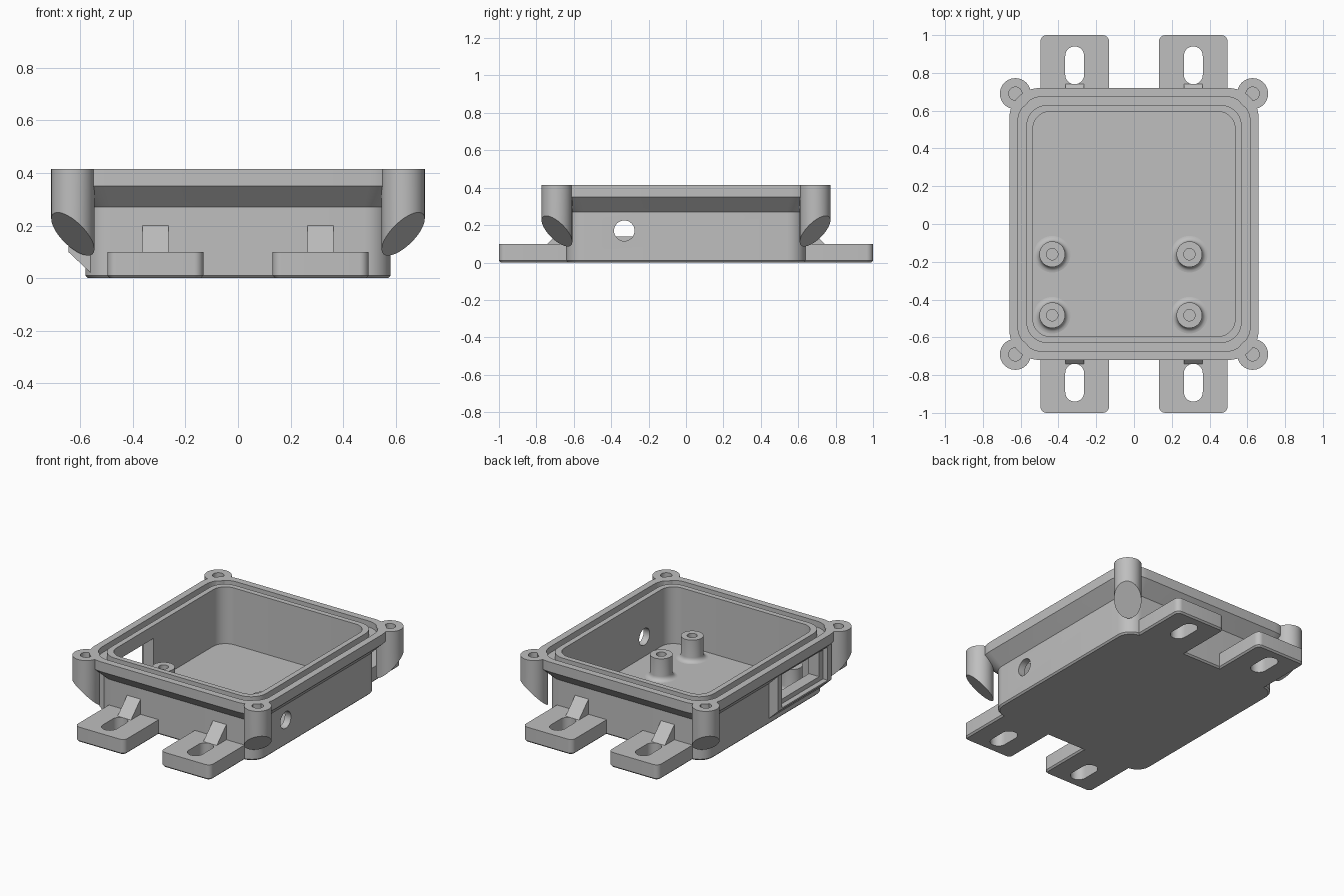
import bpy, bmesh
from math import sin, cos, pi, radians
from mathutils import Vector

if "Cube" in bpy.data.objects:
    bpy.data.objects.remove(bpy.data.objects["Cube"])

grey = bpy.data.materials.new("plain grey")
grey.use_nodes = True
grey.diffuse_color = (0.52, 0.52, 0.52, 1)
grey.node_tree.nodes["Principled BSDF"].inputs["Base Color"].default_value = (0.52, 0.52, 0.52, 1)


def rounded_rect(hx, hy, r, z, cx=0, cy=0, steps=10):
    """Ring of points around a rounded rectangle."""
    ring = []
    for k, (sx, sy) in enumerate([(1, 1), (-1, 1), (-1, -1), (1, -1)]):
        for i in range(steps + 1):
            a = (k + i / steps) * pi / 2
            ring.append(Vector((cx + sx * (hx - r) + r * cos(a),
                                cy + sy * (hy - r) + r * sin(a), z)))
    return ring


def circle(r, z, cx=0, cy=0, slope=(0, 0), n=48):
    """Ring of points on a circle, optionally tilted along x and y."""
    ring = []
    for i in range(n):
        dx, dy = r * cos(2 * pi * i / n), r * sin(2 * pi * i / n)
        ring.append(Vector((cx + dx, cy + dy, z + dx * slope[0] + dy * slope[1])))
    return ring


def loft(name, rings):
    """Closed solid skinned through rings, with capped ends."""
    bm = bmesh.new()
    loops = [[bm.verts.new(p) for p in ring] for ring in rings]
    n = len(loops[0])
    for a, b in zip(loops, loops[1:]):
        for i in range(n):
            j = (i + 1) % n
            bm.faces.new((a[i], a[j], b[j], b[i]))
    bm.faces.new(loops[0])
    bm.faces.new(loops[-1])
    bmesh.ops.recalc_face_normals(bm, faces=bm.faces)
    mesh = bpy.data.meshes.new(name)
    bm.to_mesh(mesh)
    bm.free()
    mesh.materials.append(grey)
    obj = bpy.data.objects.new(name, mesh)
    bpy.context.collection.objects.link(obj)
    return obj


def box(name, x, y, z):
    return loft(name, [[Vector((px, py, pz)) for px, py in
                        ((x[0], y[0]), (x[1], y[0]), (x[1], y[1]), (x[0], y[1]))] for pz in z])


def prism(name, profile, offset, axis):
    """Extrude a closed profile of points along an axis."""
    return loft(name, [[Vector(p) + Vector(axis) * t for p in profile] for t in offset])


def cut(targets, cutter):
    cutter.hide_render = True
    for obj in targets:
        mod = obj.modifiers.new("cut", 'BOOLEAN')
        mod.operation, mod.solver, mod.object = 'DIFFERENCE', 'EXACT', cutter
        deps = bpy.context.evaluated_depsgraph_get()
        mesh = bpy.data.meshes.new_from_object(obj.evaluated_get(deps))
        obj.modifiers.clear()
        obj.data = mesh
    bpy.data.objects.remove(cutter)


parts = []

# Shell: outer wall, flared rim, seal groove, cavity and floor in one skin
TOP, FLOOR = 0.415, 0.04
shell = loft("enclosure_shell", [rounded_rect(*s) for s in (
    (0.57, 0.63, 0.09, 0), (0.58, 0.64, 0.1, 0.01), (0.58, 0.64, 0.1, 0.27),
    (0.66, 0.72, 0.16, 0.35), (0.66, 0.72, 0.16, TOP),
    (0.615, 0.675, 0.135, TOP), (0.615, 0.675, 0.135, TOP - 0.04),
    (0.57, 0.63, 0.11, TOP - 0.04), (0.57, 0.63, 0.11, TOP),
    (0.535, 0.595, 0.09, TOP), (0.535, 0.595, 0.09, FLOOR))])
parts.append(shell)

# Connector frame on the right wall
frame = prism("connector_frame",
              [(-0.56, 0, 0.02), (-0.645, 0, 0.1), (-0.645, 0, 0.34), (-0.56, 0, 0.34)],
              (-0.6, -0.04), (0, 1, 0))
parts.append(frame)
cut([shell, frame], box("window_cutter", (-0.75, -0.45), (-0.52, -0.12), (0.14, 0.33)))
cut([frame], box("recess_cutter", (-0.75, -0.61), (-0.56, -0.08), (0.11, 0.33)))

# Round cable hole in the left wall
cable = prism("cable_cutter", [(0, -0.33 + p.x, 0.17 + p.y) for p in circle(0.055, 0)],
              (0.45, 0.7), (1, 0, 0))
cut([shell], cable)

# Corner screw bosses with slanted undersides
for sx, sy in ((1, 1), (-1, 1), (-1, -1), (1, -1)):
    c = (sx * 0.628, sy * 0.69)
    k = cos(pi / 4)
    parts.append(loft("corner_boss", [
        circle(0.082, 0.168, *c, slope=(sx * k, sy * k)), circle(0.082, TOP, *c),
        circle(0.035, TOP, *c), circle(0.035, 0.26, *c)]))

    # Mounting tab with a slot, braced by a small gusset
    x = sx * 0.314
    tab = loft("mounting_tab", [
        rounded_rect(0.172, 0.188, 0.025, 0, x, sy * 0.802),
        rounded_rect(0.182, 0.198, 0.035, 0.01, x, sy * 0.802),
        rounded_rect(0.182, 0.198, 0.035, 0.1, x, sy * 0.802)])
    cut([tab], loft("slot_cutter", [rounded_rect(0.05, 0.1, 0.0499, z, x, sy * 0.84)
                                    for z in (-0.1, 0.3)]))
    parts.append(tab)
    parts.append(prism("tab_gusset", [
        (x, sy * 0.62, 0.09), (x, sy * 0.74, 0.09), (x, sy * 0.74, 0.1),
        (x, sy * 0.64, 0.2), (x, sy * 0.62, 0.2)], (-0.049, 0.049), (1, 0, 0)))

# Standoff posts with filleted feet
for px in (-0.433, 0.293):
    for py in (-0.16, -0.483):
        feet = [circle(0.097 - 0.029 * sin(a), FLOOR + 0.029 * (1 - cos(a)), px, py)
                for a in [i * pi / 10 for i in range(6)]]
        parts.append(loft("standoff_post", feet + [
            circle(0.068, 0.185, px, py), circle(0.03, 0.185, px, py),
            circle(0.03, 0.07, px, py)]))

# Smooth the round surfaces, keep real edges sharp
bpy.ops.object.select_all(action='DESELECT')
for obj in parts:
    obj.select_set(True)
bpy.context.view_layer.objects.active = shell
bpy.ops.object.shade_smooth_by_angle(angle=radians(30))
